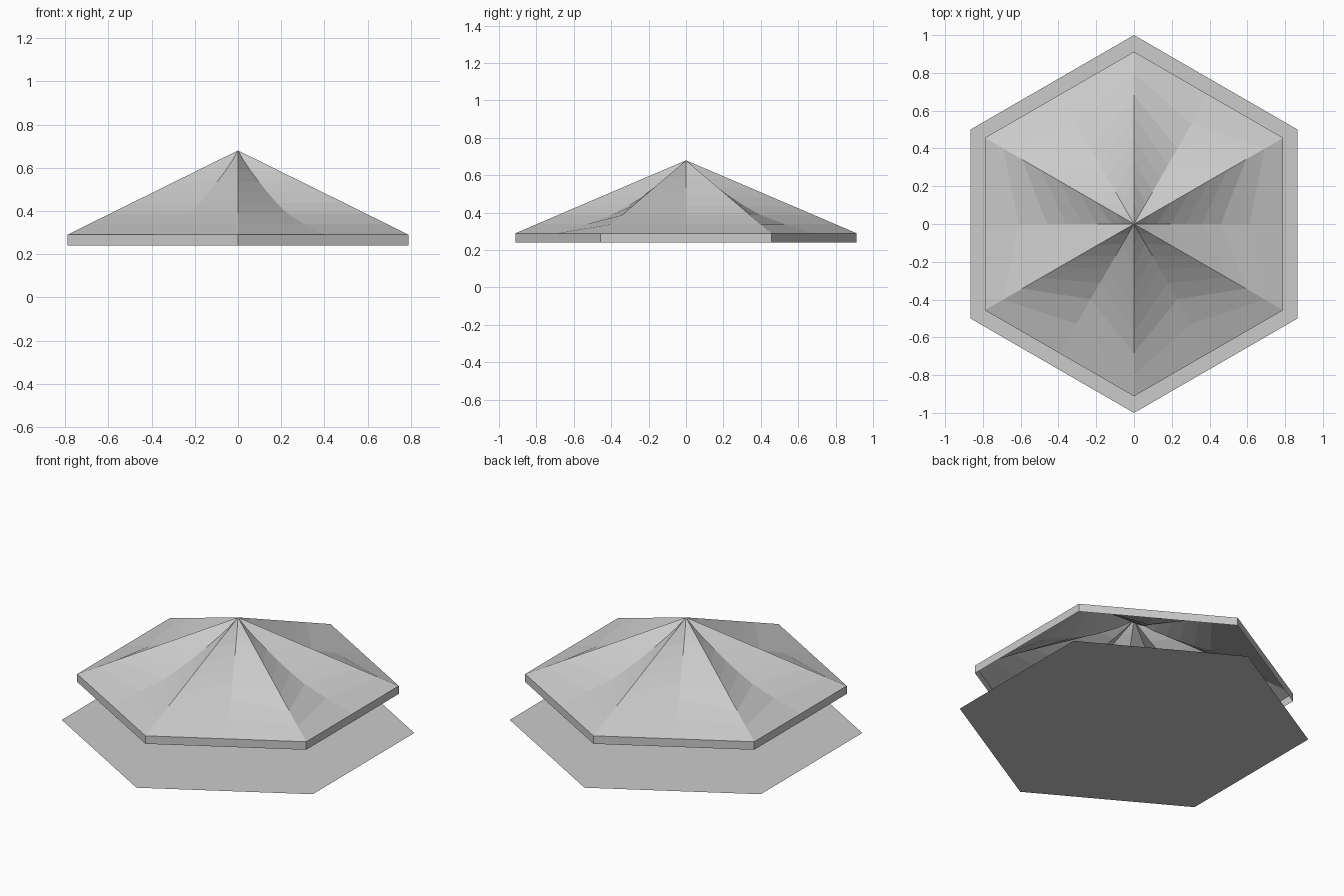
import bpy, bmesh
from math import cos, sin, pi

if "Cube" in bpy.data.objects:
    bpy.data.objects.remove(bpy.data.objects["Cube"])


def finish(name, bm, normals=True):
    if normals:
        bmesh.ops.recalc_face_normals(bm, faces=bm.faces)
    me = bpy.data.meshes.new(name)
    bm.to_mesh(me)
    bm.free()
    ob = bpy.data.objects.new(name, me)
    bpy.context.collection.objects.link(ob)
    return ob


# Flat hexagonal ground plate
bm = bmesh.new()
bm.faces.new([bm.verts.new((cos(pi / 6 + i * pi / 3), sin(pi / 6 + i * pi / 3), 0))
              for i in range(6)])
finish("base_plate", bm, False)

# Canopy: level rings with straight ridges and inward-bowed valleys
R, Z_RIM, Z_TOP = 0.912, 0.29, 0.68
valley = [0.79, 0.61, 0.46, 0.36, 0.275, 0.195, 0.12, 0.055]
levels = [(R, 0.79, 0.24)]
for k, v in enumerate(valley):
    t = k / len(valley)
    levels.append((R * (1 - t), v, Z_RIM + (Z_TOP - Z_RIM) * t))

bm = bmesh.new()
rings = []
for ridge, mid, z in levels:
    ring = []
    for i in range(12):
        a = i * pi / 6
        r = ridge if i % 2 else mid
        ring.append(bm.verts.new((r * cos(a), r * sin(a), z)))
    rings.append(ring)
for lo, hi in zip(rings, rings[1:]):
    for i in range(12):
        j = (i + 1) % 12
        bm.faces.new((lo[i], lo[j], hi[j], hi[i]))
apex = bm.verts.new((0, 0, Z_TOP))
for i in range(12):
    bm.faces.new((rings[-1][i], rings[-1][(i + 1) % 12], apex))
finish("canopy_roof", bm)
